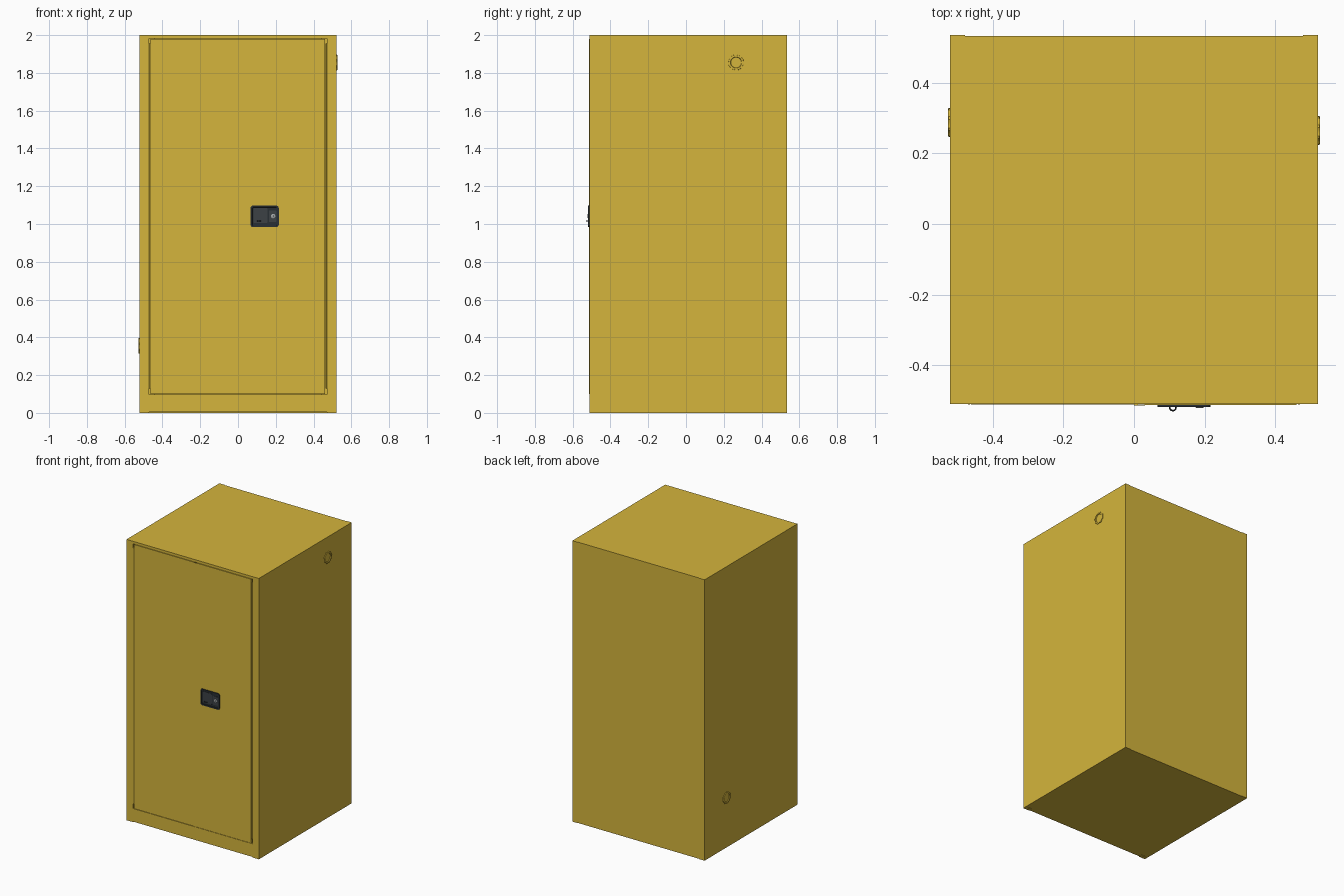
import bpy, bmesh
from math import pi, sin, cos

if "Cube" in bpy.data.objects:
    bpy.data.objects.remove(bpy.data.objects["Cube"])


def material(name, rgb):
    m = bpy.data.materials.new(name)
    m.diffuse_color = (*rgb, 1)
    m.use_nodes = True
    m.node_tree.nodes["Principled BSDF"].inputs["Base Color"].default_value = m.diffuse_color
    return m


YELLOW = material("yellow_paint", (0.66, 0.46, 0.045))
BLACK = material("black_plastic", (0.022, 0.028, 0.034))
GREY = material("dark_grey_plastic", (0.045, 0.053, 0.06))
STEEL = material("lock_steel", (0.35, 0.37, 0.38))


def finish(name, bm, mat):
    bmesh.ops.recalc_face_normals(bm, faces=bm.faces)
    me = bpy.data.meshes.new(name)
    bm.to_mesh(me)
    bm.free()
    me.materials.append(mat)
    ob = bpy.data.objects.new(name, me)
    bpy.context.collection.objects.link(ob)
    return ob


def box(name, x0, x1, y0, y1, z0, z1, mat=YELLOW):
    bm = bmesh.new()
    bmesh.ops.create_cube(bm, size=1)
    for v in bm.verts:
        v.co = ((x0 + x1) / 2 + v.co.x * (x1 - x0),
                (y0 + y1) / 2 + v.co.y * (y1 - y0),
                (z0 + z1) / 2 + v.co.z * (z1 - z0))
    return finish(name, bm, mat)


def rounded_plate(name, x0, x1, z0, z1, y_back, y_front, r, mat, rim=0, depth=0):
    """Rounded rectangle facing -y, with an optional rim around a recess."""
    bm = bmesh.new()
    corners = [(x1 - r, z1 - r), (x0 + r, z1 - r), (x0 + r, z0 + r), (x1 - r, z0 + r)]
    pts = [(cx + r * cos(pi / 2 * (q + i / 5)), cz + r * sin(pi / 2 * (q + i / 5)))
           for q, (cx, cz) in enumerate(corners) for i in range(6)]
    face = bm.faces.new([bm.verts.new((x, y_back, z)) for x, z in pts])
    ext = bmesh.ops.extrude_face_region(bm, geom=[face])["geom"]
    for v in ext:
        if isinstance(v, bmesh.types.BMVert):
            v.co.y = y_front
    front = next(f for f in ext if isinstance(f, bmesh.types.BMFace))
    bm.faces.new([v for v in bm.verts if abs(v.co.y - y_back) < 1e-6][:len(pts)]) if not face.is_valid else None
    bm.normal_update()
    if rim:
        bmesh.ops.inset_region(bm, faces=[front], thickness=rim)
        bmesh.ops.inset_region(bm, faces=[front], thickness=0.001)
        for v in front.verts:
            v.co.y = y_front + depth
    return finish(name, bm, mat)


def lathe(name, profile, loc, axis, mat, n=32, lugs=()):
    """Stack of (radius, height) rings along axis; rings listed in lugs are toothed."""
    bm = bmesh.new()
    rings = []
    for k, (r, h) in enumerate(profile):
        ring = []
        for i in range(n):
            rr = r - (0.004 if k in lugs and i % 4 < 2 else 0)
            a, b = rr * cos(2 * pi * i / n), rr * sin(2 * pi * i / n)
            co = {"+x": (h, a, b), "-x": (-h, a, b), "-y": (a, -h, b), "z": (a, b, h)}[axis]
            ring.append(bm.verts.new([p + q for p, q in zip(loc, co)]))
        rings.append(ring)
    for lo, hi in zip(rings, rings[1:]):
        for i in range(n):
            bm.faces.new((lo[i], lo[(i + 1) % n], hi[(i + 1) % n], hi[i]))
    bm.faces.new(rings[0])
    bm.faces.new(rings[-1])
    return finish(name, bm, mat)


W, FRONT, BACK, T = 0.521, -0.51, 0.535, 0.018

# sheet steel case
box("top_panel", -W, W, FRONT, BACK - 0.003, 2 - T, 2)
box("bottom_panel", -W + T, W - T, FRONT + 0.03, BACK - 0.003, 0, T)
box("back_panel", -W + T, W - T, BACK - 0.02, BACK - 0.003, T, 2 - T)
box("bottom_rail", -0.472, 0.472, FRONT, FRONT + 0.025, 0.004, 0.097)

for s, side in ((-1, "left"), (1, "right")):
    def span(a, b):
        return sorted((s * a, s * b))
    # side wall with flanges folded onto the front and back
    box(side + "_side_panel", *span(W - T, W), FRONT, BACK, 0, 2)
    box(side + "_front_stile", *span(0.472, W - T), FRONT, FRONT + 0.025, 0, 2 - T)
    box(side + "_back_flange", *span(0.478, W - T), BACK - 0.02, BACK, 0, 2)
    # stop strip behind the gap at the hinge
    box(side + "_door_stop", *span(0.44, W - T), FRONT + 0.02, FRONT + 0.035, 0.08, 2 - T)
    # continuous hinge
    hinge = lathe(side + "_door_hinge", [(0.0045, 0.13), (0.0045, 1.955)],
                  (s * 0.467, FRONT + 0.0025, 0), "z", YELLOW, 12)

# doors, the right one overlapping the left
box("left_door", -0.462, 0.012, FRONT - 0.001, FRONT + 0.025, 0.1, 1.98)
box("right_door", 0.03, 0.460, FRONT - 0.002, FRONT + 0.025, 0.1, 1.98)
box("right_door_overlap", 0.0, 0.031, FRONT - 0.004, FRONT - 0.001, 0.1, 1.98)

# round vents, high on the right and low on the left
vent = [(0.042, 0), (0.042, 0.004), (0.039, 0.0055), (0.030, 0.0055), (0.028, 0.001)]
for name, loc, axis in (("right_vent", (W, 0.265, 1.855), "+x"),
                        ("left_vent", (-W, 0.288, 0.355), "-x")):
    lathe(name, vent, loc, axis, YELLOW, 32, lugs=(0, 1))

# paddle latch
rounded_plate("latch_housing", 0.066, 0.216, 0.983, 1.098, -0.508, -0.5185, 0.014,
              BLACK, rim=0.009, depth=0.004)
rounded_plate("latch_paddle", 0.081, 0.156, 1.006, 1.084, -0.513, -0.5175, 0.006, GREY)
rounded_plate("lock_panel", 0.163, 0.204, 1.010, 1.072, -0.513, -0.5175, 0.006, GREY)
lathe("lock_cylinder", [(0.012, 0), (0.012, 0.003), (0.010, 0.004)],
      (0.186, -0.5165, 1.042), "-y", STEEL, 24)
box("key_slot", 0.1845, 0.1875, -0.521, -0.519, 1.036, 1.048, BLACK)

# padlock eye
bpy.ops.mesh.primitive_torus_add(location=(0.11, -0.5195, 1.016), major_radius=0.009,
                                 minor_radius=0.0022, major_segments=24, minor_segments=8)
eye = bpy.context.object
eye.name = "padlock_eye"
eye.data.materials.append(BLACK)

# smooth the round parts, keep folded edges sharp
bpy.ops.object.select_all(action="DESELECT")
for ob in bpy.data.objects:
    if any(k in ob.name for k in ("hinge", "vent", "latch", "lock", "eye")):
        ob.select_set(True)
bpy.ops.object.shade_smooth_by_angle(angle=pi / 6)
